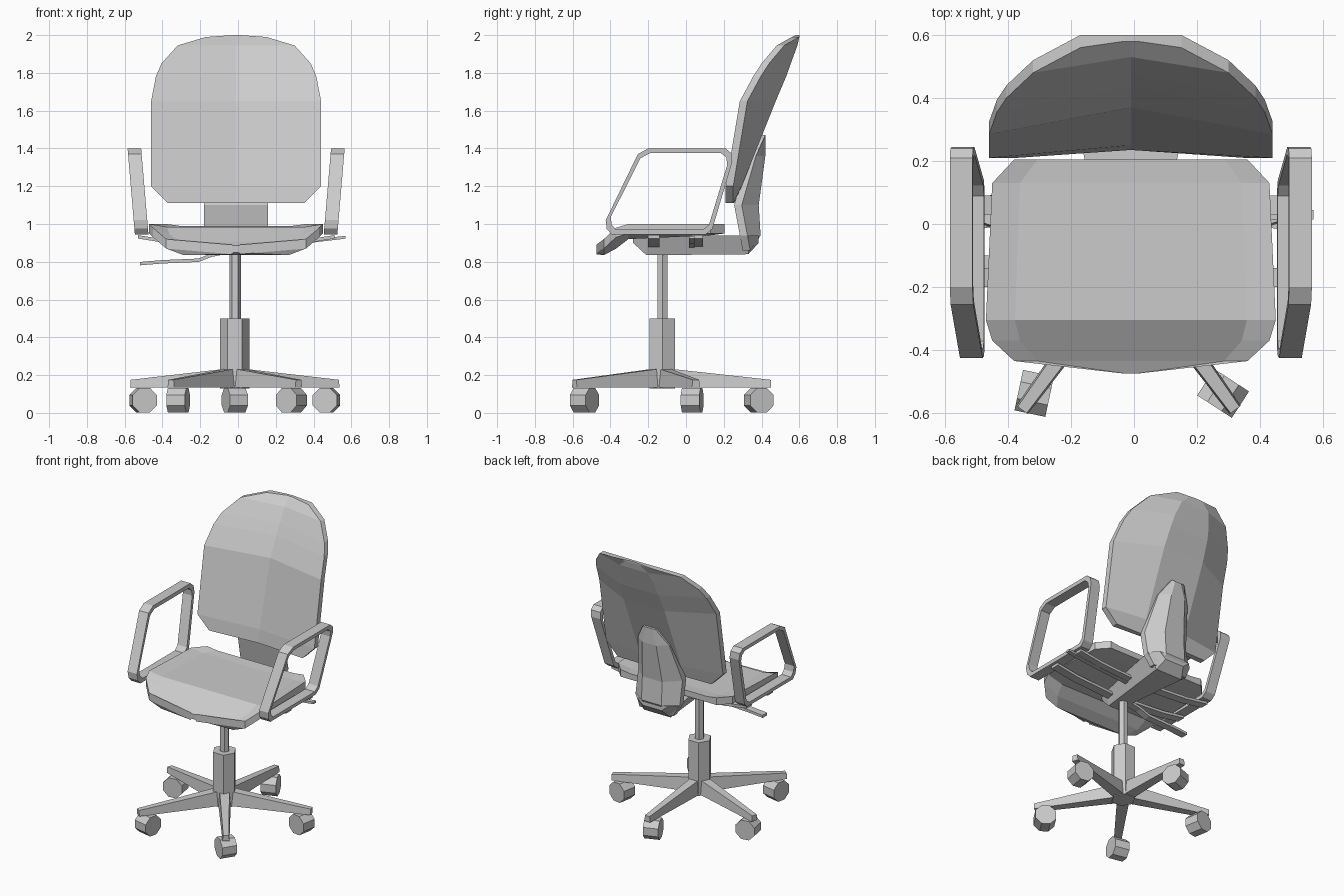
import bpy, bmesh, math
from mathutils import Vector, Matrix

cube = bpy.data.objects.get("Cube")
if cube:
    bpy.data.objects.remove(cube, do_unlink=True)

grey = bpy.data.materials.new("plain grey")
grey.use_nodes = True
GREY = (0.6, 0.6, 0.6, 1)
grey.diffuse_color = GREY
grey.node_tree.nodes["Principled BSDF"].inputs["Base Color"].default_value = GREY

CX, CY = -0.01, -0.125      # chair centre line, column position


def finish(name, bm):
    bmesh.ops.recalc_face_normals(bm, faces=bm.faces[:])
    mesh = bpy.data.meshes.new(name)
    bm.to_mesh(mesh)
    bm.free()
    mesh.materials.append(grey)
    obj = bpy.data.objects.new(name, mesh)
    bpy.context.collection.objects.link(obj)
    return obj


def loft(name, sections, closed=False):
    """Skin a list of equal-length point rings."""
    bm = bmesh.new()
    rings = [[bm.verts.new(p) for p in s] for s in sections]
    pairs = list(zip(rings, rings[1:]))
    if closed:
        pairs.append((rings[-1], rings[0]))
    for a, b in pairs:
        for i in range(len(a)):
            j = (i + 1) % len(a)
            bm.faces.new((a[i], a[j], b[j], b[i]))
    if not closed:
        bm.faces.new(rings[0])
        bm.faces.new(rings[-1])
    return finish(name, bm)


def prism(name, sides, radius, depth, matrix):
    bm = bmesh.new()
    bmesh.ops.create_cone(bm, cap_ends=True, segments=sides, radius1=radius,
                          radius2=radius, depth=depth, matrix=matrix)
    return finish(name, bm)


def beam(name, path, wide, tall):
    """Flat bar running along x."""
    w, t = wide / 2, tall / 2
    return loft(name, [[(x, y - w, z - t), (x, y + w, z - t),
                        (x, y + w, z + t), (x, y - w, z + t)] for x, y, z in path])


# Column and gas rod
HEX = Matrix.Rotation(math.pi / 2, 4, 'Z')
prism("column", 6, 0.078, 0.37, Matrix.Translation((CX - 0.007, CY, 0.315)) @ HEX)
prism("gas_rod", 6, 0.031, 0.36, Matrix.Translation((CX - 0.005, CY, 0.67)) @ HEX)

# Five tapered legs with swivelled casters
for i, swivel in enumerate((80, 20, 100, -12, 57)):
    angle = math.radians(18 + 72 * i)
    out = Vector((math.cos(angle), math.sin(angle), 0))
    side = Vector((-out.y, out.x, 0))
    hub = Vector((CX - 0.007, CY, 0))
    rings = []
    for reach, half, top in ((0, 0.04, 0.238), (0.575, 0.022, 0.175)):
        p = hub + out * reach
        rings.append([p + side * half * s + Vector((0, 0, z))
                      for s, z in ((-1, 0.135), (1, 0.135), (0.8, top), (-0.8, top))])
    loft(f"leg_{i + 1}", rings)
    place = Matrix.Translation(hub + out * 0.51 + Vector((0, 0, 0.067)))
    turn = Matrix.Rotation(math.radians(swivel), 4, 'Z') @ Matrix.Rotation(math.pi / 2, 4, 'Y')
    prism(f"caster_{i + 1}", 8, 0.071, 0.1,
          place @ turn @ Matrix.Rotation(math.pi / 8, 4, 'Z'))

# Seat: rows of y, half width, edge height, middle height, underside
seat = []
for y, w, edge, mid, low in ((0.205, 0.37, 1.0, 0.99, 0.95),
                             (0.13, 0.44, 1.0, 0.985, 0.94),
                             (-0.305, 0.46, 1.0, 0.985, 0.92),
                             (-0.37, 0.44, 0.98, 0.945, 0.87),
                             (-0.435, 0.37, 0.92, 0.905, 0.835),
                             (-0.475, 0.02, 0.89, 0.885, 0.85)):
    half = [(w, edge - 0.05), (w, edge), (w * 0.8, mid)]
    ring = half + [(0, mid)] + [(-x, z) for x, z in reversed(half)]
    ring += [(-w * 0.75, low), (w * 0.75, low)]
    seat.append([(CX + x, y, z) for x, z in ring])
loft("seat", seat)

# Backrest: rows of z, half width, edge depth, front middle, back middle
back = []
for z, w, edge, front, rear in ((1.11, 0.36, 0.21, 0.235, 0.255),
                                (1.2, 0.45, 0.21, 0.25, 0.295),
                                (1.65, 0.45, 0.285, 0.37, 0.475),
                                (1.78, 0.425, 0.355, 0.435, 0.53),
                                (1.85, 0.395, 0.4, 0.475, 0.555),
                                (1.945, 0.31, 0.48, 0.53, 0.59),
                                (1.99, 0.16, 0.56, 0.57, 0.6),
                                (2.0, 0.02, 0.58, 0.58, 0.6)):
    rim = min(edge + 0.04, rear)
    ring = [(-w, edge), (0, front), (w, edge), (w, rim),
            (w * 0.35, rear), (-w * 0.35, rear), (-w, rim)]
    back.append([(CX + x, y, z) for x, y in ring])
loft("backrest", back)

# Under-seat carrier widening toward the rear
carrier = []
for y, w, low, high in ((-0.28, 0.05, 0.9, 0.93), (-0.21, 0.07, 0.835, 0.935),
                        (0.33, 0.17, 0.84, 0.94), (0.385, 0.12, 0.9, 0.94)):
    carrier.append([(CX + x, y, z) for x, z in
                    ((-w, high), (-w * 0.6, low), (w * 0.6, low), (w, high))])
loft("seat_carrier", carrier)

# Upright that holds the backrest
upright = []
for z, w, front, rear in ((0.86, 0.13, 0.3, 0.345), (0.94, 0.17, 0.285, 0.395),
                          (1.1, 0.17, 0.255, 0.385), (1.36, 0.12, 0.33, 0.42),
                          (1.47, 0.05, 0.38, 0.42)):
    upright.append([(CX + x, y, z) for x, y in
                    ((-w, front), (w, front), (w, front + 0.04),
                     (w * 0.45, rear), (-w * 0.45, rear), (-w, front + 0.04))])
loft("back_upright", upright)

# Looped armrests leaning outward, with their brackets
LOOP = ((-0.425, 1.02), (-0.42, 0.975), (-0.395, 0.945), (0.105, 0.945), (0.14, 0.975),
        (0.245, 1.33), (0.24, 1.375), (0.21, 1.4), (-0.2, 1.4), (-0.255, 1.37))
MID_Y, MID_Z = -0.09, 1.17
for s, label in ((1, "left"), (-1, "right")):
    rings = []
    for y, z in LOOP:
        iy, iz = MID_Y + (y - MID_Y) * 0.92, MID_Z + (z - MID_Z) * 0.89
        ring = []
        for py, pz, dx in ((y, z, 0.036), (y, z, -0.036), (iy, iz, -0.036), (iy, iz, 0.036)):
            ring.append((CX + s * (0.5 + (pz - 0.945) * 0.085 + dx), py, pz))
        rings.append(ring)
    loft(f"{label}_armrest", rings, closed=True)
    for y, part in ((-0.17, "front"), (0.06, "rear")):
        beam(f"{label}_{part}_arm_bracket",
             [(CX + s * x, y, z) for x, z in ((0.03, 0.885), (0.35, 0.905), (0.52, 0.932))],
             0.06, 0.018)

# Adjustment levers
beam("height_lever", [(-0.06, CY, 0.85), (-0.14, CY, 0.835), (-0.21, CY, 0.808),
                      (-0.4, CY, 0.8), (-0.52, CY, 0.79)], 0.05, 0.018)
beam("tilt_lever", [(0.05, 0.03, 0.88), (0.36, 0.03, 0.905), (0.57, 0.03, 0.93)], 0.03, 0.015)
